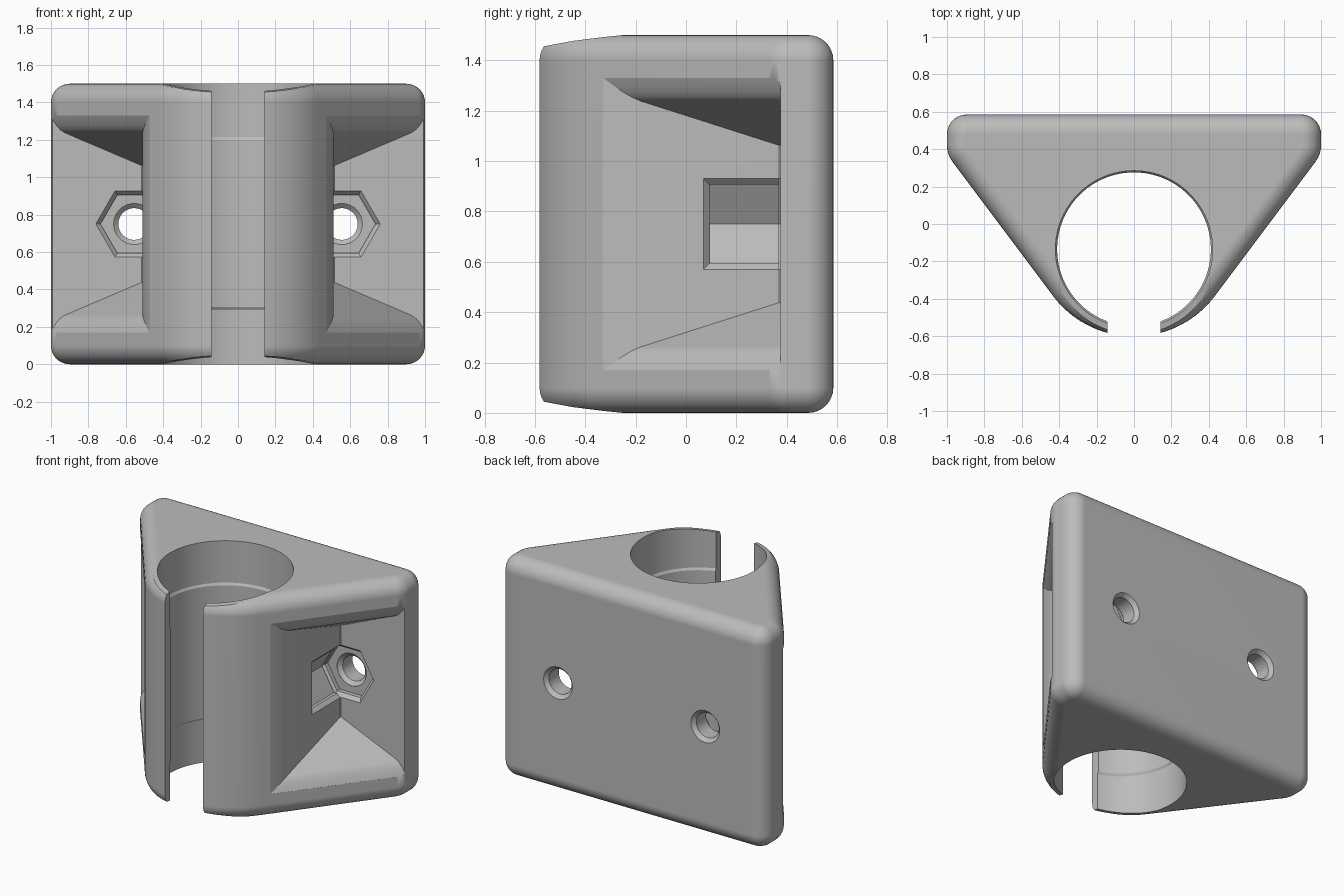
import bpy, bmesh
from math import sin, cos, pi, radians
from mathutils import Vector

cube = bpy.data.objects.get("Cube")
if cube:
    bpy.data.objects.remove(cube, do_unlink=True)

HEIGHT, MID = 1.5, 0.75
BORE_Y = -0.135
HOLE_X = 0.555

grey = bpy.data.materials.new("plain grey")
grey.use_nodes = True
grey.diffuse_color = (0.5, 0.5, 0.5, 1)
grey.node_tree.nodes["Principled BSDF"].inputs["Base Color"].default_value = (0.5, 0.5, 0.5, 1)


def loft(name, rings):
    """Closed solid through rings that share one point count."""
    bm = bmesh.new()
    loops = [[bm.verts.new(p) for p in ring] for ring in rings]
    n = len(loops[0])
    for a, b in zip(loops, loops[1:]):
        for i in range(n):
            j = (i + 1) % n
            bm.faces.new((a[i], a[j], b[j], b[i]))
    bm.faces.new(loops[0][::-1])
    bm.faces.new(loops[-1])
    bmesh.ops.recalc_face_normals(bm, faces=bm.faces)
    mesh = bpy.data.meshes.new(name)
    bm.to_mesh(mesh)
    bm.free()
    obj = bpy.data.objects.new(name, mesh)
    bpy.context.collection.objects.link(obj)
    mesh.materials.append(grey)
    return obj


def cut(body, name, rings):
    """Subtract a lofted cutter and discard it."""
    cutter = loft(name, rings)
    cutter.hide_render = True
    mod = body.modifiers.new(name, 'BOOLEAN')
    mod.operation, mod.solver, mod.object = 'DIFFERENCE', 'EXACT', cutter
    bpy.context.view_layer.objects.active = body
    bpy.ops.object.modifier_apply(modifier=name)
    bpy.data.objects.remove(cutter, do_unlink=True)


def arc(cx, cy, r, a0, a1, steps):
    angles = [radians(a0 + (a1 - a0) * i / steps) for i in range(steps + 1)]
    return [(cx + r * cos(a), cy + r * sin(a)) for a in angles]


def outline(inset):
    """Rounded triangular plan, shrunk evenly by inset."""
    slope = 36.87
    nose = arc(0, -0.06, 0.541 - inset, slope - 180, -slope, 40)
    side = arc(0.85, 0.4217, 0.15 - inset, -slope, 0, 6)
    back = arc(0.895, 0.48, 0.105 - inset, 0, 90, 10)
    right = side + back
    return nose + right + [(-x, y) for x, y in reversed(right)]


def across_y(x, y, r, sides):
    """Ring standing in a plane of constant y."""
    return [(x + r * cos(2 * pi * i / sides), y, MID + r * sin(2 * pi * i / sides))
            for i in range(sides)]


# Main block with rounded top and bottom rims
R = 0.1
rim = [(R * (1 - sin(t)), R * (1 - cos(t))) for t in [pi / 2 * i / 8 for i in range(9)]]
levels = [(d, z) for d, z in rim] + [(d, HEIGHT - z) for d, z in reversed(rim)]
body = loft("tube_clamp_body", [[(x, y, z) for x, y in outline(d)] for d, z in levels])

# Stepped tube bore
bore = [(-0.1, 0.42), (0.29, 0.42), (0.305, 0.411), (1.2, 0.411), (1.215, 0.42), (1.6, 0.42)]
cut(body, "bore_cutter",
    [[(x, y, z) for x, y in arc(0, BORE_Y, r, 0, 356.25, 95)] for z, r in bore])

# Front opening between the jaws
cut(body, "slot_cutter",
    [[(x, -0.8, z), (x, -0.3, z), (x, -0.3, HEIGHT - z), (x, -0.8, HEIGHT - z)]
     for x, z in ((-0.143, -0.1), (0.143, -0.1))])

# Jaw tips taper at top and bottom
for flip in (False, True):
    taper = [(-0.22, 1.503), (-0.33, 1.492), (-0.45, 1.477), (-0.7, 1.43), (-0.7, 1.7), (-0.22, 1.7)]
    cut(body, "tip_taper_cutter",
        [[(x, y, HEIGHT - z if flip else z) for y, z in taper] for x in (-0.6, 0.6)])

for s in (-1, 1):
    # Sloping side pocket, flared at its mouth
    rings = []
    for d in (-0.06, 0, 0.012, 0.025, 0.04, 0.06, 0.39):
        flare = 0.06 * (1 - min(max(d, 0) / 0.06, 1)) ** 2
        half = 0.52 - 0.21 * max(d, 0) / 0.394 + flare
        wall = (s * (0.51 - 0.6 * flare), -0.28 + d / 0.6 - 0.8 * flare)
        floor = (s * (1.0023 - d / 0.8), 0.375)
        rings.append([(*wall, MID - half), (*floor, MID - half),
                      (*floor, MID + half), (*wall, MID + half)])
    cut(body, "pocket_cutter", rings)

    # Nut seat with chamfered mouths
    x = s * HOLE_X
    cut(body, "nut_cutter", [across_y(x, y, 0.18, 6) for y in (0.095, 0.43)])
    cut(body, "nut_chamfer_cutter",
        [across_y(x, y, r, 6) for y, r in ((0.37, 0.21), (0.40, 0.18))])
    cut(body, "nut_window_cutter",
        [[(s * px, y0, MID - h), (s * px, 0.374, MID - h),
          (s * px, 0.374, MID + h), (s * px, y0, MID + h)]
         for px, y0, h in ((0.515, 0.065, 0.185), (0.485, 0.095, 0.155))])

    # Screw hole, countersunk at both ends
    hole = [(0.4, 0.11), (0.432, 0.11), (0.455, 0.085), (0.56, 0.085), (0.59, 0.113)]
    cut(body, "screw_cutter", [across_y(x, y, r, 32) for y, r in hole])

# Smooth rounded surfaces with crisp machined edges
bpy.ops.object.select_all(action='DESELECT')
body.select_set(True)
bpy.context.view_layer.objects.active = body
bpy.ops.object.shade_smooth_by_angle(angle=radians(25))
weighted = body.modifiers.new("even_shading", 'WEIGHTED_NORMAL')
weighted.keep_sharp = True
